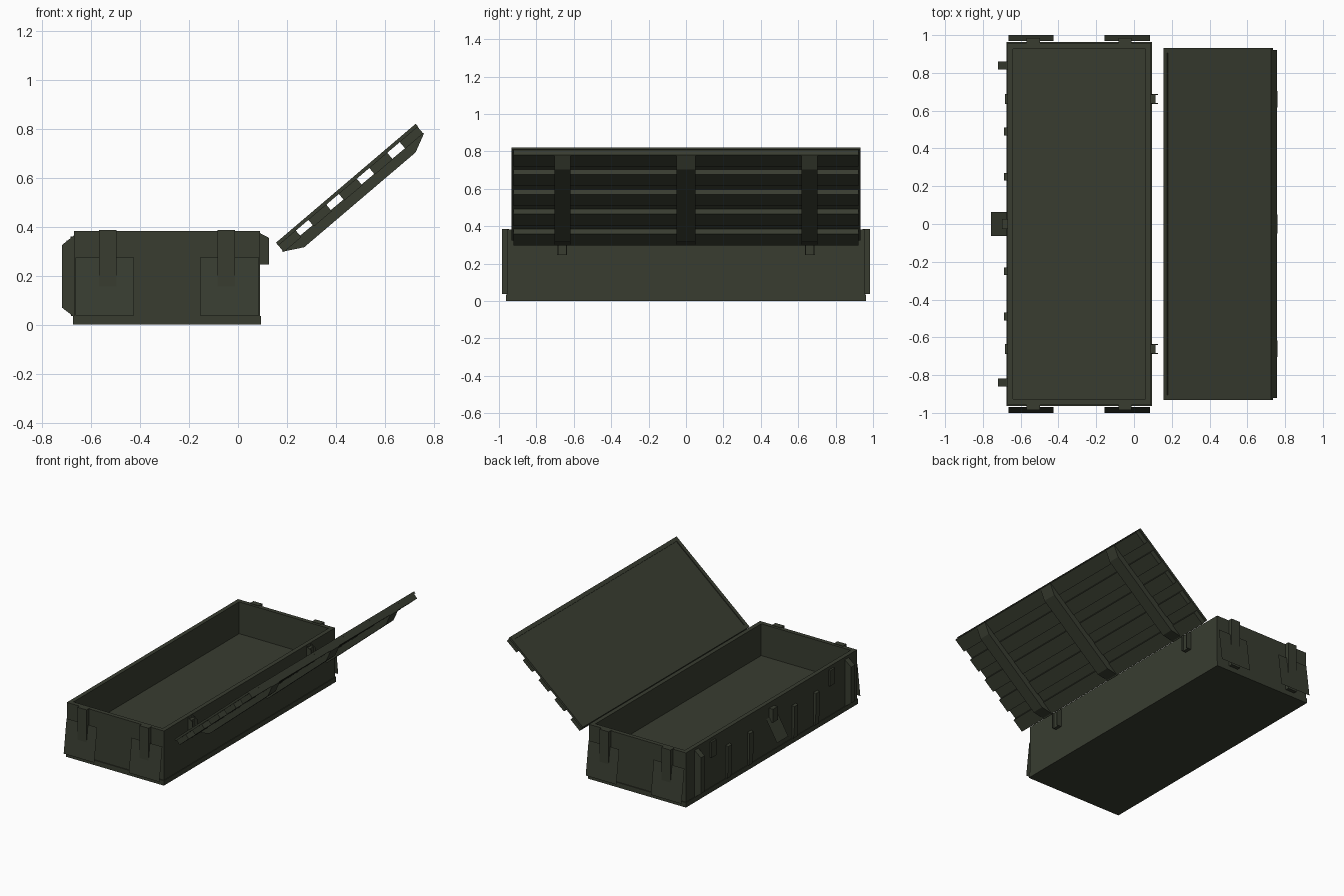
import bpy, bmesh, math
from mathutils import Matrix

if "Cube" in bpy.data.objects:
    bpy.data.objects.remove(bpy.data.objects["Cube"])

olive = bpy.data.materials.new("dark_olive_paint")
olive.diffuse_color = (0.040, 0.046, 0.030, 1)
olive.use_nodes = True
olive.node_tree.nodes["Principled BSDF"].inputs["Base Color"].default_value = olive.diffuse_color

# Lid frame: local x runs up the lid, local z points to its inner face
LID = Matrix.Translation((0.155, 0, 0.335)) @ Matrix.Rotation(math.radians(-40.4), 4, 'Y')
WORLD = Matrix.Identity(4)


def finish(bm, name, mat=WORLD):
    bm.transform(mat)
    if len(bm.faces) > 1:
        bmesh.ops.recalc_face_normals(bm, faces=bm.faces)
    me = bpy.data.meshes.new(name)
    bm.to_mesh(me)
    bm.free()
    me.materials.append(olive)
    ob = bpy.data.objects.new(name, me)
    bpy.context.collection.objects.link(ob)
    return ob


def prism(name, pts, y0, y1, mat=WORLD):
    """Extrude an x-z profile from y0 to y1."""
    bm = bmesh.new()
    f = bm.faces.new([bm.verts.new((x, y0, z)) for x, z in pts])
    ext = bmesh.ops.extrude_face_region(bm, geom=[f])
    vs = [g for g in ext['geom'] if isinstance(g, bmesh.types.BMVert)]
    bmesh.ops.translate(bm, verts=vs, vec=(0, y1 - y0, 0))
    return finish(bm, name, mat)


def box(name, x0, x1, y0, y1, z0, z1, mat=WORLD):
    return prism(name, [(x0, z0), (x1, z0), (x1, z1), (x0, z1)], y0, y1, mat)


def tray(name, x0, x1, hy, z0, z1, rim, depth, mat=WORLD):
    """Box whose top face is inset and sunk."""
    bm = bmesh.new()
    bmesh.ops.create_cube(bm, size=1)
    bm.transform(Matrix.Translation(((x0 + x1) / 2, 0, (z0 + z1) / 2))
                 @ Matrix.Diagonal((x1 - x0, 2 * hy, z1 - z0, 1)))
    bm.normal_update()
    top = max(bm.faces, key=lambda f: f.calc_center_median().z)
    bmesh.ops.inset_region(bm, faces=[top], thickness=rim)
    ext = bmesh.ops.extrude_face_region(bm, geom=[top])
    vs = [g for g in ext['geom'] if isinstance(g, bmesh.types.BMVert)]
    bmesh.ops.translate(bm, verts=vs, vec=(0, 0, -depth))
    if top.is_valid:
        bmesh.ops.delete(bm, geom=[top], context='FACES_ONLY')
    return finish(bm, name, mat)


def flap(name, corners):
    bm = bmesh.new()
    bm.faces.new([bm.verts.new(c) for c in corners])
    return finish(bm, name)


# Box body and bottom skirt
tray("crate_body", -0.670, 0.090, 0.957, 0.02, 0.383, 0.043, 0.225)
box("bottom_skirt", -0.674, 0.094, -0.963, 0.963, 0, 0.035)

# End straps with carrying flaps hanging outwards
for s in (-1, 1):
    for x0, x1, f0, f1 in ((-0.568, -0.497, -0.665, -0.425), (-0.083, -0.012, -0.155, 0.085)):
        box("end_strap", x0, x1, *sorted((s * 0.945, s * 0.984)), 0.038, 0.386)
        c = [(f0, s * 0.968, 0.275), (f0, s, 0.038), (f1, s, 0.038), (f1, s * 0.968, 0.275)]
        flap("end_flap", c if s < 0 else c[::-1])

# Ribs on the latch side, and hinges on the other side
for s in (-1, 1):
    y = s * 0.84
    prism("corner_rib", [(-0.66, 0.37), (-0.674, 0.362), (-0.72, 0.325),
                         (-0.72, 0.07), (-0.674, 0.035), (-0.66, 0.035)], y - 0.021, y + 0.021)
    for y in (s * 0.25, s * 0.49):
        prism("thin_rib", [(-0.66, 0.27), (-0.688, 0.262), (-0.688, 0.12),
                           (-0.682, 0.036), (-0.66, 0.036)], y - 0.021, y + 0.021)
    y = s * 0.662
    box("short_rib", -0.684, -0.66, y - 0.027, y + 0.027, 0.25, 0.36)
    box("hinge_plate", 0.085, 0.113, y - 0.027, y + 0.027, 0.245, 0.36)
    for e in (-0.024, 0.024):
        prism("hinge_cheek", [(0.085, 0.245), (0.126, 0.245), (0.126, 0.355), (0.085, 0.377)],
              y + e - 0.003, y + e + 0.003)

# Latch block and hanging plate
box("latch_block", -0.700, -0.66, -0.027, 0.027, 0.25, 0.345)
flap("latch_plate", [(-0.672, 0.063, 0.28), (-0.757, 0.063, 0.135),
                     (-0.757, -0.063, 0.135), (-0.672, -0.063, 0.28)])

# Open lid: inner panel, five slats, three bevelled straps
tray("lid_panel", 0, 0.75, 0.932, -0.015, 0, 0.038, 0.006, LID)
for i in range(5):
    a = 0.1635 * i
    box("lid_slat", max(a - 0.002, 0), min(a + 0.094, 0.748), -0.922, 0.922, -0.050, -0.013, LID)
for y, w in ((-0.66, 0.043), (0, 0.05), (0.66, 0.043)):
    prism("lid_strap", [(-0.004, -0.045), (0.076, -0.089), (0.674, -0.089),
                        (0.749, -0.053), (0.749, -0.049), (-0.004, -0.041)], y - w, y + w, LID)
